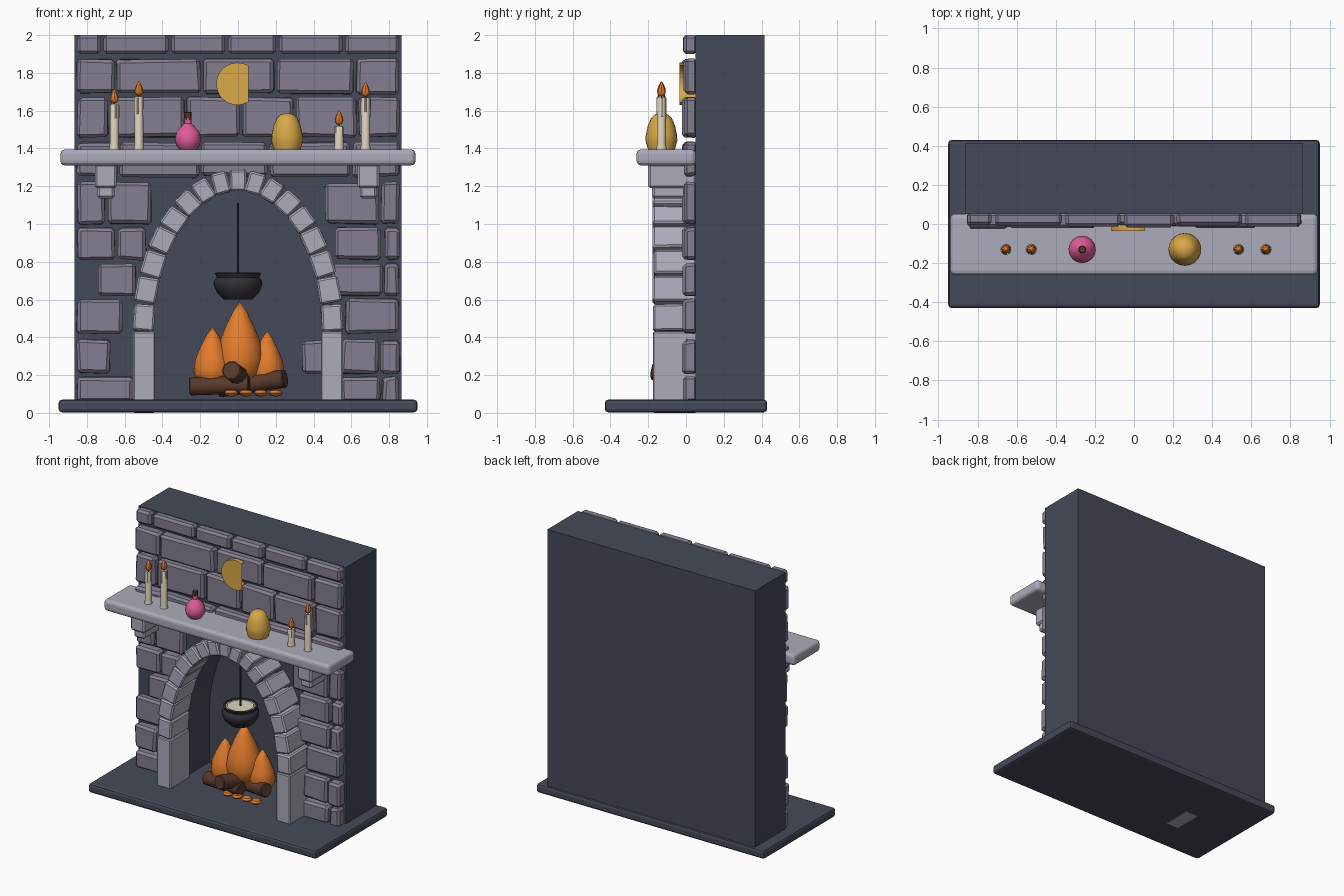
import bpy, bmesh, math, random
from mathutils import Matrix, Vector

random.seed(4)
if "Cube" in bpy.data.objects:
    bpy.data.objects.remove(bpy.data.objects["Cube"], do_unlink=True)


def material(name, *rgb):
    linear = [((c / 255 + 0.055) / 1.055) ** 2.4 for c in rgb] + [1]
    mat = bpy.data.materials.new(name)
    mat.use_nodes = True
    mat.diffuse_color = linear
    mat.node_tree.nodes["Principled BSDF"].inputs["Base Color"].default_value = linear
    return mat


SLATE = material("dark slate", 69, 74, 88)
BRICK = material("mauve brick", 132, 127, 145)
STONE = material("pale stone", 172, 172, 187)
WAX = material("cream wax", 222, 212, 190)
FIRE = material("fire orange", 226, 124, 44)
GOLD = material("gold", 216, 168, 72)
PINK = material("pink glass", 222, 92, 152)
WOOD = material("dark wood", 88, 58, 44)
IRON = material("black iron", 48, 48, 54)


def finish(name, bm, mat, smooth=False):
    bmesh.ops.recalc_face_normals(bm, faces=bm.faces)
    mesh = bpy.data.meshes.new(name)
    bm.to_mesh(mesh)
    bm.free()
    mesh.materials.append(mat)
    if smooth:
        mesh.polygons.foreach_set("use_smooth", [True] * len(mesh.polygons))
        mesh.set_sharp_from_angle(angle=math.radians(40))
    obj = bpy.data.objects.new(name, mesh)
    bpy.context.collection.objects.link(obj)
    return obj


def boxes(name, parts, mat, bevel=0.0, jitter=0.0, segments=1):
    """Each part is (low corner, high corner, tilt about y)."""
    bm = bmesh.new()
    for low, high, tilt in parts:
        low, high = Vector(low), Vector(high)
        place = Matrix.Translation((low + high) / 2) @ Matrix.Rotation(tilt, 4, "Y")
        new = bmesh.ops.create_cube(bm, matrix=place @ Matrix.Diagonal((*(high - low), 1)))
        for v in new["verts"]:
            v.co.x += random.uniform(-jitter, jitter)
            v.co.z += random.uniform(-jitter, jitter)
    obj = finish(name, bm, mat)
    if bevel:
        mod = obj.modifiers.new("worn edges", "BEVEL")
        mod.width, mod.segments = bevel, segments
    return obj


def prism(name, outline, front, back, mat):
    bm = bmesh.new()
    face = bm.faces.new([bm.verts.new((x, front, z)) for x, z in outline])
    new = bmesh.ops.extrude_face_region(bm, geom=[face])
    for v in new["geom"]:
        if isinstance(v, bmesh.types.BMVert):
            v.co.y = back
    return finish(name, bm, mat)


def lathe(name, profile, place, mat, sides=16):
    """Spin (radius, height) points; place is a location or a matrix."""
    bm = bmesh.new()
    verts = [bm.verts.new((r, 0, z)) for r, z in profile]
    edges = [bm.edges.new(pair) for pair in zip(verts, verts[1:])]
    bmesh.ops.spin(bm, geom=verts + edges, axis=(0, 0, 1), cent=(0, 0, 0),
                   angle=math.tau, steps=sides)
    bmesh.ops.remove_doubles(bm, verts=bm.verts, dist=0.0005)
    if not isinstance(place, Matrix):
        place = Matrix.Translation(place)
    bm.transform(place)
    return finish(name, bm, mat, smooth=True)


def rod(name, start, end, radius, mat, sides=10):
    start, end = Vector(start), Vector(end)
    axis = end - start
    place = Matrix.Translation(start) @ axis.to_track_quat("Z", "Y").to_matrix().to_4x4()
    lip = radius * 0.12
    lathe(name, [(0, 0), (radius - lip, 0), (radius, lip), (radius, axis.length - lip),
                 (radius - lip, axis.length), (0, axis.length)], place, mat, sides)


def flame(name, location, radius, height, sides=12):
    shape = [(0, 0), (.55, .05), (.9, .18), (1, .32), (.9, .5), (.62, .7), (.3, .88), (0, 1)]
    lathe(name, [(r * radius, z * height) for r, z in shape], location, FIRE, sides)


# Hearth slab and chimney wall with an arched firebox
SPRING = .43


def arch(t, a, b):
    return a * math.cos(t), SPRING + b * math.sin(t)


boxes("hearth_slab", [((-.95, -.43, .003), (.95, .43, .07), 0)], SLATE, .018, segments=2)
opening = [arch(math.pi * i / 32, .47, .77) for i in range(33)]
prism("chimney_wall", [(-.865, .05), (-.865, 2), (.865, 2), (.865, .05), (.47, .05)]
      + opening + [(-.47, .05)], .05, .33, SLATE)
boxes("chimney_back", [((-.865, .33, .05), (.865, .415, 2), 0)], SLATE)

# Brick courses: bottom, top, then runs of joint positions
courses = [
    (1.9, 2, [-.86, -.72, -.36, -.06, .21, .56, .86]),
    (1.69, 1.87, [-.86, -.65, -.19, .2, .62, .86]),
    (1.46, 1.67, [-.86, -.68, -.28, .02, .3, .63, .86]),
    (1.25, 1.43, [-.86, -.63, -.2, .16, .6, .86]),
    (1, 1.22, [-.86, -.7, -.45], [.45, .75, .86]),
    (.81, .98, [-.86, -.64, -.48], [.51, .77, .86]),
    (.62, .79, [-.75, -.53], [.49, .77, .86]),
    (.42, .6, [-.86, -.6], [.56, .86]),
    (.21, .385, [-.86, -.67], [.33, .54, .75, .86]),
    (.06, .19, [-.86, -.55], [.54, .76, .86]),
]
for number, (bottom, top, *runs) in enumerate(courses):
    bricks = [((x0 + .008, random.uniform(-.022, -.005), bottom), (x1 - .008, .06, top), 0)
              for run in runs for x0, x1 in zip(run, run[1:])]
    boxes(f"brick_course_{number}", bricks, BRICK, .016, 0 if top == 2 else .007)

# Arch stones and jambs
step = math.pi / 17
stones = []
for i in range(17):
    t = (i + .5) * step
    x, z = arch(t, .5, .8)
    dx, dz = -.5 * math.sin(t), .8 * math.cos(t)
    half = math.hypot(dx, dz) * step / 2 - .004
    deep = -.172 + random.uniform(-.006, .006)
    stones.append(((x - .057, deep, z - half), (x + .057, .055, z + half), math.atan2(dx, dz)))
boxes("arch_stones", stones, STONE, .01, .003)
boxes("right_jamb", [((-.555, -.175, 0), (-.44, .055, SPRING), 0)], STONE, .006)
boxes("left_jamb", [((.44, -.175, .03), (.555, .055, SPRING), 0)], STONE, .006)

# Mantel shelf and its brackets
boxes("mantel_shelf", [((-.94, -.262, 1.31), (.94, .052, 1.395), 0)], STONE, .025, segments=3)
for side, x in (("right", -.7), ("left", .69)):
    boxes(f"{side}_bracket", [((x - .058, -.2, 1.19), (x + .058, .055, 1.32), 0),
                              ((x - .045, -.18, 1.135), (x + .045, .055, 1.22), 0)], STONE, .012)

# Candles with drips
SHELF, ROW = 1.39, -.13
for i, (x, top) in enumerate([(-.655, 1.635), (-.525, 1.675), (.535, 1.52), (.675, 1.67)]):
    h = top - SHELF
    lathe(f"candle_{i}", [(0, 0), (.028, 0), (.024, .03), (.023, h - .01), (.02, h), (0, h - .006)],
          (x, ROW, SHELF), WAX, 12)
    for j in range(4):
        angle = j * 1.7 + i
        spot = (x + .022 * math.cos(angle), ROW + .022 * math.sin(angle))
        drop = h * random.uniform(.2, .45)
        rod(f"wax_drip_{i}_{j}", (*spot, top - drop), (*spot, top - .004), .006, WAX, 6)
    rod(f"wick_{i}", (x, ROW, top - .01), (x, ROW, top + .02), .004, WOOD, 6)
    flame(f"candle_flame_{i}", (x, ROW, top + .004), .023, .078, 8)

# Potion bottle, golden egg and crescent
lathe("potion_bottle", [(0, 0), (.04, 0), (.062, .025), (.07, .06), (.06, .1), (.036, .125),
                        (.019, .142), (.018, .17), (0, .17)], (-.265, ROW, SHELF), PINK)
rod("bottle_cork", (-.265, ROW, 1.55), (-.265, ROW, 1.592), .02, WOOD, 6)
lathe("golden_egg", [(0, 0), (.07, 0), (.084, .05), (.083, .08), (.072, .13), (.055, .17),
                     (.035, .19), (0, .198)], (.26, ROW, SHELF), GOLD, 20)


def curve(cx, radius, spread, count=24):
    turns = [math.pi - spread + 2 * spread * i / count for i in range(count + 1)]
    return [(cx + radius * math.cos(a), 1.742 + radius * math.sin(a)) for a in turns]


outer = curve(-.003, .112, math.radians(119))
inner = curve(.06, .1, math.radians(88))
prism("crescent_moon", outer + inner[::-1], -.035, .055, GOLD)

# Cauldron on its rod
lathe("cauldron", [(0, 0), (.075, 0), (.11, .035), (.13, .08), (.126, .1), (.112, .118), (.122, .14),
                   (.108, .143), (.1, .115), (0, .115)], (0, .03, .6), IRON, 14)
rod("cauldron_stew", (0, .03, .72), (0, .03, .736), .104, WAX, 14)
rod("hanging_rod", (0, .03, .73), (0, .03, 1.11), .006, IRON, 6)

# Fire, logs and embers
flame("middle_flame", (.01, .06, .14), .125, .45, 16)
flame("right_flame", (-.135, .04, .12), .1, .335, 14)
flame("left_flame", (.155, .07, .12), .09, .315, 14)
rod("right_log", (-.255, -.01, .14), (.06, -.04, .15), .05, WOOD)
rod("left_log", (-.1, .1, .13), (.25, -.02, .182), .05, WOOD)
rod("front_log", (-.035, -.175, .225), (.05, .17, .16), .052, WOOD)
for i in range(4):
    place = Matrix.Translation((-.035 + .078 * i, -.07, .105))
    lathe(f"ember_{i}", [(0, -.02), (.028, -.012), (.037, 0), (.028, .014), (0, .02)],
          place, FIRE, 8)
